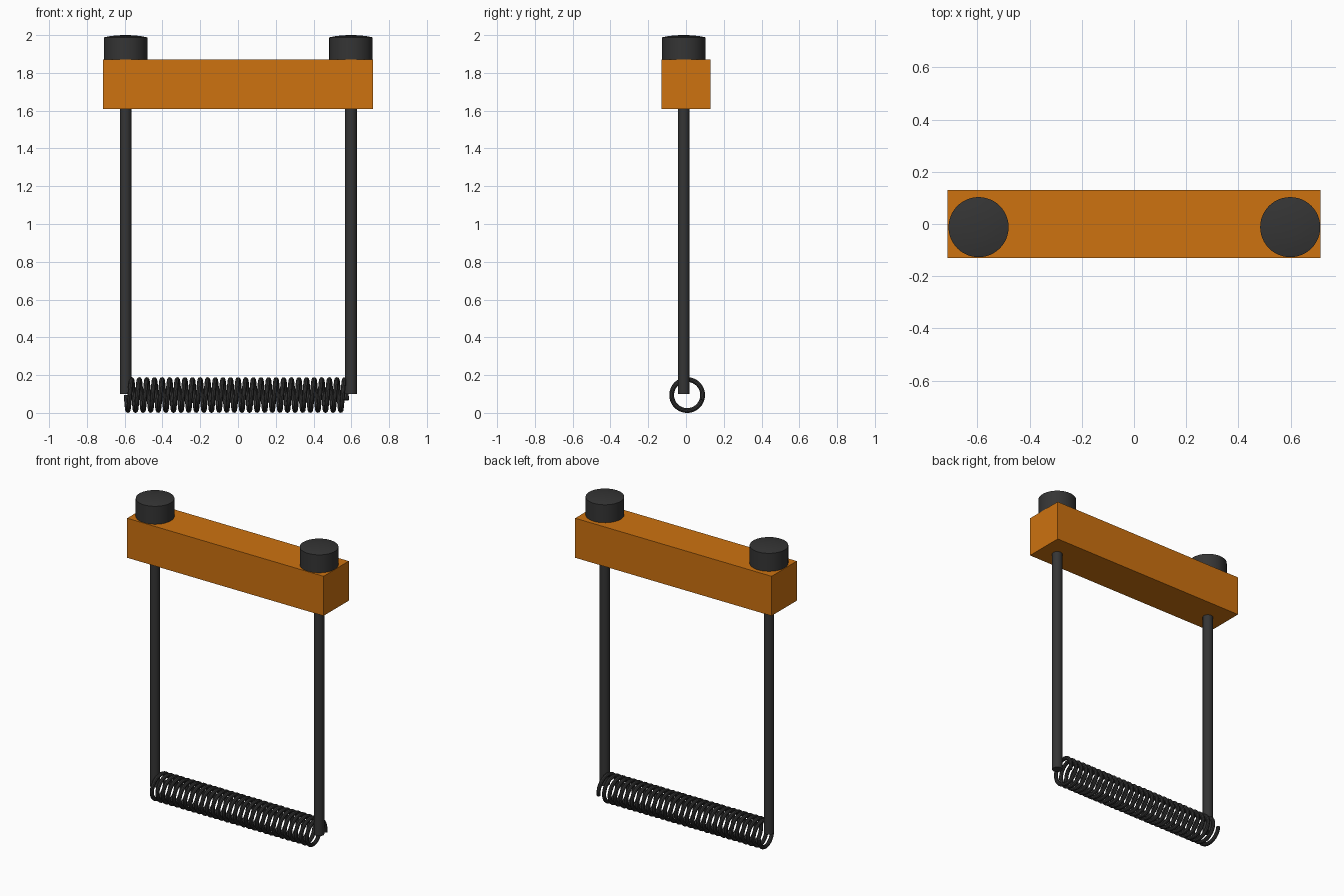
import bpy, bmesh, math
from mathutils import Vector

if "Cube" in bpy.data.objects:
    bpy.data.objects.remove(bpy.data.objects["Cube"])


def material(name, rgb):
    m = bpy.data.materials.new(name)
    m.diffuse_color = (*rgb, 1)
    m.use_nodes = True
    m.node_tree.nodes["Principled BSDF"].inputs["Base Color"].default_value = m.diffuse_color
    return m


ORANGE = material("orange", (0.61, 0.168, 0.005))
BLACK = material("dark grey", (0.035, 0.035, 0.035))


def finish(name, bm, mat, smooth=True):
    bmesh.ops.recalc_face_normals(bm, faces=bm.faces)
    me = bpy.data.meshes.new(name)
    bm.to_mesh(me)
    bm.free()
    me.materials.append(mat)
    ob = bpy.data.objects.new(name, me)
    bpy.context.collection.objects.link(ob)
    if smooth:
        bpy.ops.object.select_all(action='DESELECT')
        ob.select_set(True)
        bpy.context.view_layer.objects.active = ob
        bpy.ops.object.shade_smooth_by_angle(angle=math.radians(35))
    return ob


def lathe(name, profile, x, y, mat, n=48):
    """Closed solid of revolution about z from (radius, z) points."""
    bm = bmesh.new()
    rings = []
    for r, z in profile:
        if r == 0:
            rings.append([bm.verts.new((x, y, z))] * n)
        else:
            rings.append([bm.verts.new((x + r * math.cos(2 * math.pi * i / n),
                                        y + r * math.sin(2 * math.pi * i / n), z))
                          for i in range(n)])
    for a, b in zip(rings, rings[1:]):
        for i in range(n):
            j = (i + 1) % n
            bm.faces.new(list(dict.fromkeys((a[i], a[j], b[j], b[i]))))
    return finish(name, bm, mat)


# Crossbar block
bm = bmesh.new()
bmesh.ops.create_cube(bm, size=1)
for v in bm.verts:
    v.co = Vector((v.co.x * 1.428, v.co.y * 0.262, 1.74 + v.co.z * 0.26))
finish("crossbar", bm, ORANGE, smooth=False)

# Rods and their slightly domed heads
for side, x in (("left", -0.595), ("right", 0.598)):
    lathe(side + "_rod", [(0, 0.10), (0.031, 0.10), (0.031, 1.88), (0, 1.88)],
          x, -0.012, BLACK, 32)
    lathe(side + "_head", [(0, 1.868), (0.115, 1.868), (0.115, 1.988),
                           (0.08, 1.995), (0.04, 1.999), (0, 2.0)], x, -0.012, BLACK)

# Coil spring: a round wire swept along a helix on the x axis
TURNS, STEPS, SIDES = 29.05, 36, 10
R, WIRE, X0, X1, CY, CZ = 0.082, 0.0125, -0.593, 0.576, 0.006, 0.0945
bm = bmesh.new()
count = int(TURNS * STEPS)
pitch = (X1 - X0) / (2 * math.pi * TURNS)
rings = []
for k in range(count + 1):
    t = 2 * math.pi * TURNS * k / count
    out = Vector((0, math.cos(t), -math.sin(t)))
    tangent = Vector((pitch, -R * math.sin(t), -R * math.cos(t))).normalized()
    side = tangent.cross(out)
    centre = Vector((X0 + pitch * t, CY, CZ)) + out * R
    rings.append([bm.verts.new(centre + WIRE * (out * math.cos(a) + side * math.sin(a)))
                  for a in (2 * math.pi * i / SIDES for i in range(SIDES))])
for a, b in zip(rings, rings[1:]):
    for i in range(SIDES):
        j = (i + 1) % SIDES
        bm.faces.new((a[i], a[j], b[j], b[i]))
bm.faces.new(rings[0])
bm.faces.new(rings[-1])
finish("coil_spring", bm, BLACK)
